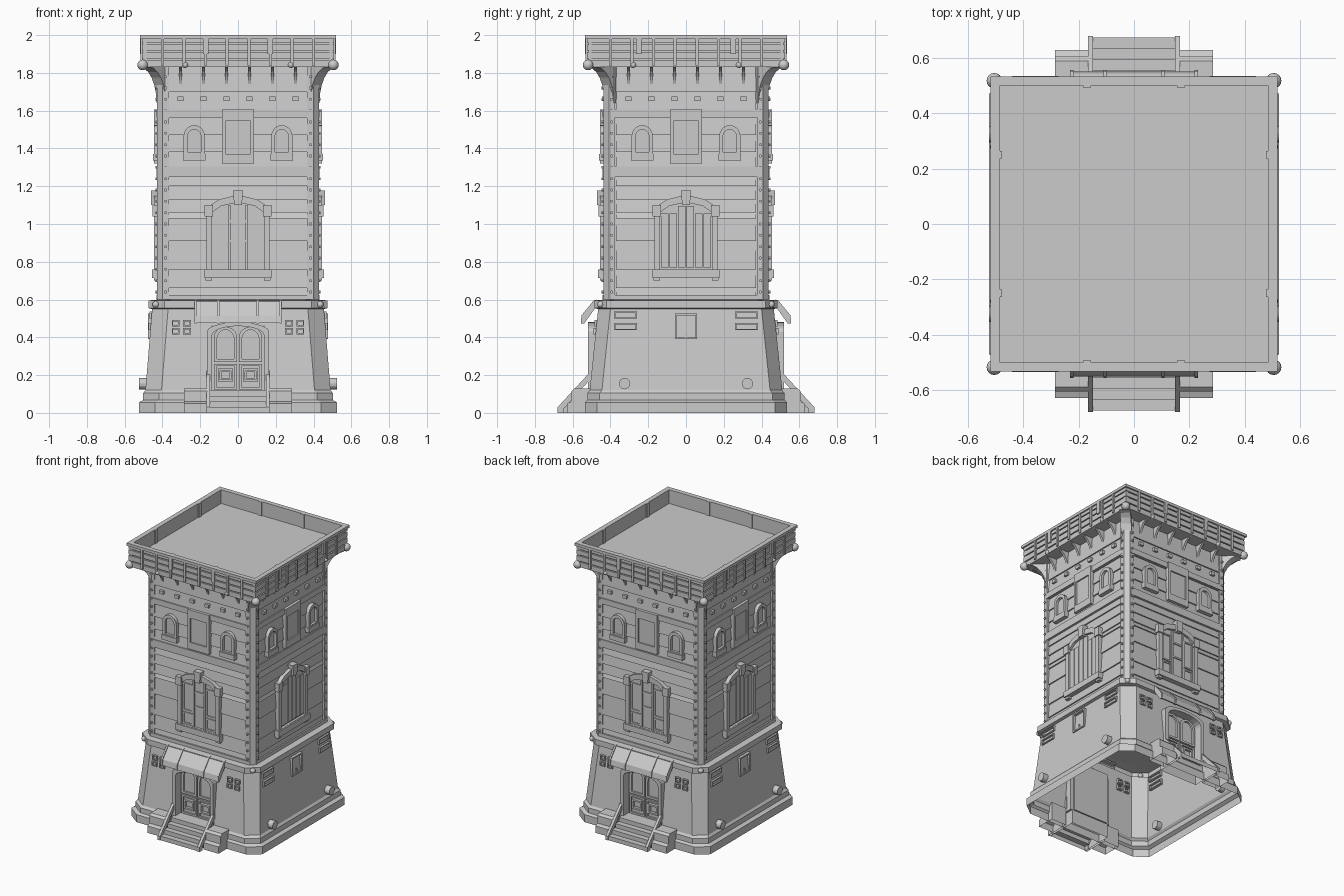
import bpy, bmesh, math
from mathutils import Matrix, Vector

if "Cube" in bpy.data.objects:
    bpy.data.objects.remove(bpy.data.objects["Cube"])

grey = bpy.data.materials.new("light grey")
grey.use_nodes = True
grey.diffuse_color = (0.6, 0.6, 0.6, 1)
grey.node_tree.nodes["Principled BSDF"].inputs["Base Color"].default_value = (0.6, 0.6, 0.6, 1)

# Face distances from the centre: (front and back, sides)
SHAFT = (0.42, 0.41)
CROWN = (0.53, 0.515)
CENTRE = (0, 0)


class Part:
    """Collects solids given as u (along a wall), d (outward) and z, on wall k."""

    def __init__(self):
        self.bm, self.k, self.off, self.half = bmesh.new(), 0, 0, 0

    def vert(self, u, d, z):
        turn = Matrix.Rotation(self.k * math.pi / 2, 3, 'Z')
        return self.bm.verts.new(turn @ Vector((u, -d - self.off, z)))

    def prism(self, axis, pts, lo, hi):
        place = {'u': lambda a, b, c: (c, a, b), 'd': lambda a, b, c: (a, c, b),
                 'z': lambda a, b, c: (a, b, c)}[axis]
        a, b = ([self.vert(*place(*p, c)) for p in pts] for c in (lo, hi))
        self.bm.faces.new(a)
        self.bm.faces.new(b)
        self.bridge(a, b)

    def bridge(self, a, b):
        for i in range(len(a)):
            j = (i + 1) % len(a)
            self.bm.faces.new((a[i], a[j], b[j], b[i]))

    def box(self, u0, u1, d0, d1, z0, z1):
        self.prism('d', [(u0, z0), (u1, z0), (u1, z1), (u0, z1)], d0, d1)

    def ring(self, outer, inner, d0, d1):
        loops = [[self.vert(u, d, z) for u, z in pts]
                 for pts, d in ((outer, d0), (outer, d1), (inner, d1), (inner, d0))]
        for i in range(4):
            self.bridge(loops[i], loops[(i + 1) % 4])

    def frame(self, u0, u1, z0, z1, t, d0, d1):
        self.ring(rect(u0, u1, z0, z1), rect(u0 + t, u1 - t, z0 + t, z1 - t), d0, d1)

    def disc(self, u, z, r, d0, d1, n=8):
        turns = [math.tau * i / n for i in range(n)]
        self.prism('d', [(u + r * math.cos(t), z + r * math.sin(t)) for t in turns], d0, d1)

    def finish(self, name, open_bottom=False):
        bmesh.ops.recalc_face_normals(self.bm, faces=self.bm.faces)
        if open_bottom:
            low = [f for f in self.bm.faces if all(v.co.z < 0.001 for v in f.verts)]
            bmesh.ops.delete(self.bm, geom=low, context='FACES')
        mesh = bpy.data.meshes.new(name)
        self.bm.to_mesh(mesh)
        self.bm.free()
        mesh.materials.append(grey)
        obj = bpy.data.objects.new(name, mesh)
        bpy.context.collection.objects.link(obj)
        return obj


def build(name, fn, faces=range(4), offs=SHAFT, open_bottom=False):
    p = Part()
    for k in faces:
        p.k, p.off, p.half = k, offs[k % 2], offs[(k + 1) % 2]
        fn(p)
    return p.finish(name, open_bottom)


def rect(u0, u1, z0, z1):
    return [(u0, z0), (u1, z0), (u1, z1), (u0, z1)]


def arch(c, w, z0, spring, rise, n=10):
    top = [(c + w * math.cos(math.pi * i / n), spring + rise * math.sin(math.pi * i / n))
           for i in range(n + 1)]
    return [(c - w, z0), (c + w, z0)] + top


# Tapered base shell with plinth, moulding and ledge
base = Part()
rings = []
for z, hx, hy in ((0, .525, .535), (.055, .525, .535), (.068, .502, .522), (.105, .502, .522),
                  (.12, .49, .51), (.55, .455, .465), (.555, .475, .485), (.595, .475, .485), (.6, .42, .43)):
    cx, cy = hx - .085, hy - .065
    oct_pts = [(cx, hy), (hx, cy), (hx, -cy), (cx, -hy), (-cx, -hy), (-hx, -cy), (-hx, cy), (-cx, hy)]
    rings.append([base.vert(x, y, z) for x, y in oct_pts])
for a, b in zip(rings, rings[1:]):
    base.bridge(a, b)
for co, no in (((.14, 0, 0), (1, 0, 0)), ((-.14, 0, 0), (1, 0, 0)), ((0, 0, .46), (0, 0, 1))):
    bm = base.bm
    bmesh.ops.bisect_plane(bm, geom=bm.verts[:] + bm.edges[:] + bm.faces[:], plane_co=co, plane_no=no)
hole = [f for f in bm.faces if abs(f.calc_center_median().x) < .13
        and .12 < f.calc_center_median().z < .46]
bmesh.ops.delete(bm, geom=hole, context='FACES')
base.finish("base_shell")


def wall(p, z):
    """Outward distance of the sloping base wall at height z."""
    lo, hi = ((.51, .465), (.49, .455))[p.k % 2]
    return lo + (hi - lo) * (z - .12) / .43


# Entrances at front and back
def door(p):
    p.box(-.14, .14, .44, .455, .1, .47)
    for s in (-1, 1):
        c = s * .066
        p.ring(arch(c, .062, .27, .40, .055), arch(c, .045, .285, .39, .05), .455, .468)
        p.frame(c - .06, c + .06, .125, .26, .012, .455, .468)
        p.frame(c - .04, c + .04, .165, .235, .012, .455, .475)
        p.box(c - .022, c + .022, .455, .463, .182, .22)


def door_frame(p):
    p.ring(arch(0, .165, .1, .43, .05), arch(0, .138, .1, .41, .05), .45, .52)


def steps(p):
    p.prism('u', [(.45, 0), (.675, 0), (.675, .03), (.635, .03), (.635, .06), (.595, .06),
                  (.595, .09), (.555, .09), (.555, .12), (.45, .12)], -.15, .15)


def step_blocks(p):
    for s in (-1, 1):
        a, b = sorted((s * .165, s * .285))
        p.prism('u', [(.5, 0), (.63, 0), (.63, .05), (.605, .06), (.605, .115), (.59, .13), (.5, .13)], a, b)


def handrails(p):
    for s in (-1, 1):
        a, b = sorted((s * .148, s * .167))
        p.prism('u', [(.645, 0), (.68, 0), (.68, .03), (.50, .225), (.50, .185), (.645, .025)], a, b)
        p.box(a, b, .49, .51, .12, .21)


def awning(p):
    p.prism('u', [(.45, .59), (.485, .59), (.545, .515), (.552, .475), (.543, .475),
                  (.537, .51), (.48, .58), (.45, .58)], -.225, .225)
    for u in (-.225, -.105, .105, .225):
        p.prism('u', [(.47, .6), (.488, .596), (.553, .517), (.557, .472), (.54, .472), (.47, .57)],
                u - .006, u + .006)


def wall_lights(p):
    for s in (-1, 1):
        for du in (-.03, .03):
            for z in (.432, .475):
                w, u = wall(p, z), s * .3 + du
                p.frame(u - .02, u + .02, z - .017, z + .017, .007, w - .015, w + .012)


ENTRY = (0, 2)
for name, fn in (("door", door), ("door_frame", door_frame), ("entry_steps", steps),
                 ("step_blocks", step_blocks), ("handrails", handrails),
                 ("awning", awning), ("wall_lights", wall_lights)):
    build(name, fn, ENTRY, CENTRE, True)


# Vents, hatch and pipe ends on the sides of the base
def side_fittings(p):
    for s in (-1, 1):
        for z in (.457, .518):
            w, u = wall(p, z), s * .32
            p.frame(u - .06, u + .06, z - .019, z + .019, .007, w - .015, w + .012)
        p.disc(s * .325, .155, .03, .45, .525, 16)
    w = wall(p, .46)
    p.frame(-.058, .058, .39, .525, .009, w - .02, w + .014)
    p.box(-.004, .004, w - .01, w + .01, .395, .43)


build("side_fittings", side_fittings, (1, 3), CENTRE)

# Shaft core, horizontal boards and bands
build("shaft_core", lambda p: p.box(-.40, .40, -.2, 0, .6, 1.83))


def boards(p):
    levels = (.6, .66, .76, .91, 1.03, 1.06, 1.13, 1.2, 1.25, 1.305, 1.38, 1.47, 1.56, 1.6, 1.7, 1.83)
    for a, b in zip(levels, levels[1:]):
        p.prism('u', [(-.01, a), (.014, a), (.005, b), (-.01, b)], -.37, .37)


def bands(p):
    for a, b in ((.6, .625), (1.25, 1.305), (1.565, 1.605)):
        p.box(-p.half + .015, p.half - .015, -.01, .021, a, b)


build("boards", boards)
build("bands", bands)

# Riveted corner pillars
pillars = Part()
for sx in (-1, 1):
    for sy in (-1, 1):
        pts = ((.365, .436), (.40, .436), (.43, .408), (.43, .375), (.365, .375))
        pillars.prism('z', [(sx * x, sy * y) for x, y in pts], .6, 1.83)
pillars.finish("corner_pillars")


def rivets(p):
    for s in (-1, 1):
        for i in range(20):
            p.disc(s * (p.half - .026), .64 + .06 * i, .008, .01, .028, 6)


build("rivets", rivets)


# Large middle windows
def big_window(p):
    outer = [(-.168, .74), (.168, .74), (.168, 1.085), (.1, 1.13), (0, 1.155), (-.1, 1.13), (-.168, 1.085)]
    inner = [(-.138, .76), (.138, .76), (.138, 1.06), (.09, 1.095), (0, 1.115), (-.09, 1.095), (-.138, 1.06)]
    p.ring(outer, inner, 0, .035)
    p.prism('d', inner, 0, .018)
    p.box(-.178, .178, 0, .045, .715, .758)
    p.prism('d', [(-.02, 1.1), (.02, 1.1), (.027, 1.178), (-.027, 1.178)], 0, .05)
    for s in (-1, 1):
        a, b = sorted((s * .132, s * .178))
        p.box(a, b, 0, .043, 1.04, 1.1)
        p.box(a + .005, b - .005, 0, .035, .7, .72)


def panes(p):
    for s in (-1, 1):
        p.box(s * .045 - .006, s * .045 + .006, .01, .028, .76, 1.1)
        p.frame(s * .092 - .04, s * .092 + .04, .86, 1.06, .01, .01, .025)
        p.frame(s * .092 - .04, s * .092 + .04, .765, .85, .01, .01, .025)
    for z in (.91, 1.015):
        p.box(-.045, .045, .01, .025, z - .006, z + .006)


def shutters(p):
    for i in range(6):
        u = -.113 + .0452 * i
        p.box(u - .02, u + .02, .01, .026, .77, 1.055 + .04 * (i in (2, 3)))


build("large_windows", big_window)
build("window_panes", panes, (0, 2))
build("window_shutters", shutters, (1, 3))


# Upper arched windows and central panel
def upper_windows(p):
    for s in (-1, 1):
        c = s * .232
        p.ring(arch(c, .056, 1.365, 1.465, .058), arch(c, .036, 1.38, 1.462, .038), 0, .035)
        p.prism('d', arch(c, .036, 1.38, 1.462, .038), 0, .017)
        p.box(c - .06, c + .06, 0, .04, 1.335, 1.37)
    p.ring(rect(-.085, .085, 1.32, 1.605), rect(-.066, .066, 1.37, 1.545), 0, .034)
    p.box(-.066, .066, 0, .024, 1.37, 1.545)


build("upper_windows", upper_windows)


# Curved brackets below the parapet
def curve(reach, drop):
    arc = [(reach * (1 - math.cos(math.pi / 2 * i / 6)), 1.83 - drop + drop * math.sin(math.pi / 2 * i / 6))
           for i in range(7)]
    return [(-.02, 1.83), (-.02, 1.83 - drop)] + arc


def brackets(p):
    for i in range(6):
        u = -.305 + .122 * i
        p.prism('u', curve(.09, .17), u - .008, u + .008)
        p.box(u - .016, u + .016, 0, .025, 1.652, 1.675)


build("brackets", brackets)
corner = Part()
for k in range(4):
    corner.k, corner.off = k + .5, .575
    corner.prism('u', curve(.125, .19), -.035, .035)
corner.finish("corner_brackets")


# Parapet, rim and roof deck
def parapet(p):
    p.box(-p.half + .01, p.half - .01, -.03, -.016, 1.83, 1.99)
    for a, b in ((1.83, 1.866), (1.874, 1.91), (1.918, 1.95), (1.958, 1.985)):
        p.box(-p.half + .006, p.half - .006, -.03, -.006, a, b)
    for i in range(8):
        u = .057 * (2 * i - 7)
        p.box(u - .008, u + .008, -.02, .002, 1.84, 1.985)
    p.box(-p.half - .003, p.half + .003, -.03, .004, 1.98, 2.0)
    u = .25 if p.k % 2 else .17
    for s in (-u, u):
        p.box(s - .014, s + .014, -.037, .004, 1.9, 2.0)


build("parapet", parapet, offs=CROWN)
deck = Part()
deck.box(-.495, .495, -.51, .51, 1.83, 1.9)
deck.finish("roof_deck")

# Ball ornaments
balls = Part()
spots = [(.505, .518, .028), (.28, .52, .016), (.505, .28, .016)]
for sx in (-1, 1):
    for sy in (-1, 1):
        for x, y, r in spots:
            bmesh.ops.create_uvsphere(balls.bm, u_segments=16, v_segments=10, radius=r,
                                      matrix=Matrix.Translation((sx * x, sy * y, 1.842)))
        bmesh.ops.create_uvsphere(balls.bm, u_segments=12, v_segments=8, radius=.018,
                                  matrix=Matrix.Translation((sx * .435, sy * .452, .574)))
ball_obj = balls.finish("ball_ornaments")
for poly in ball_obj.data.polygons:
    poly.use_smooth = True
